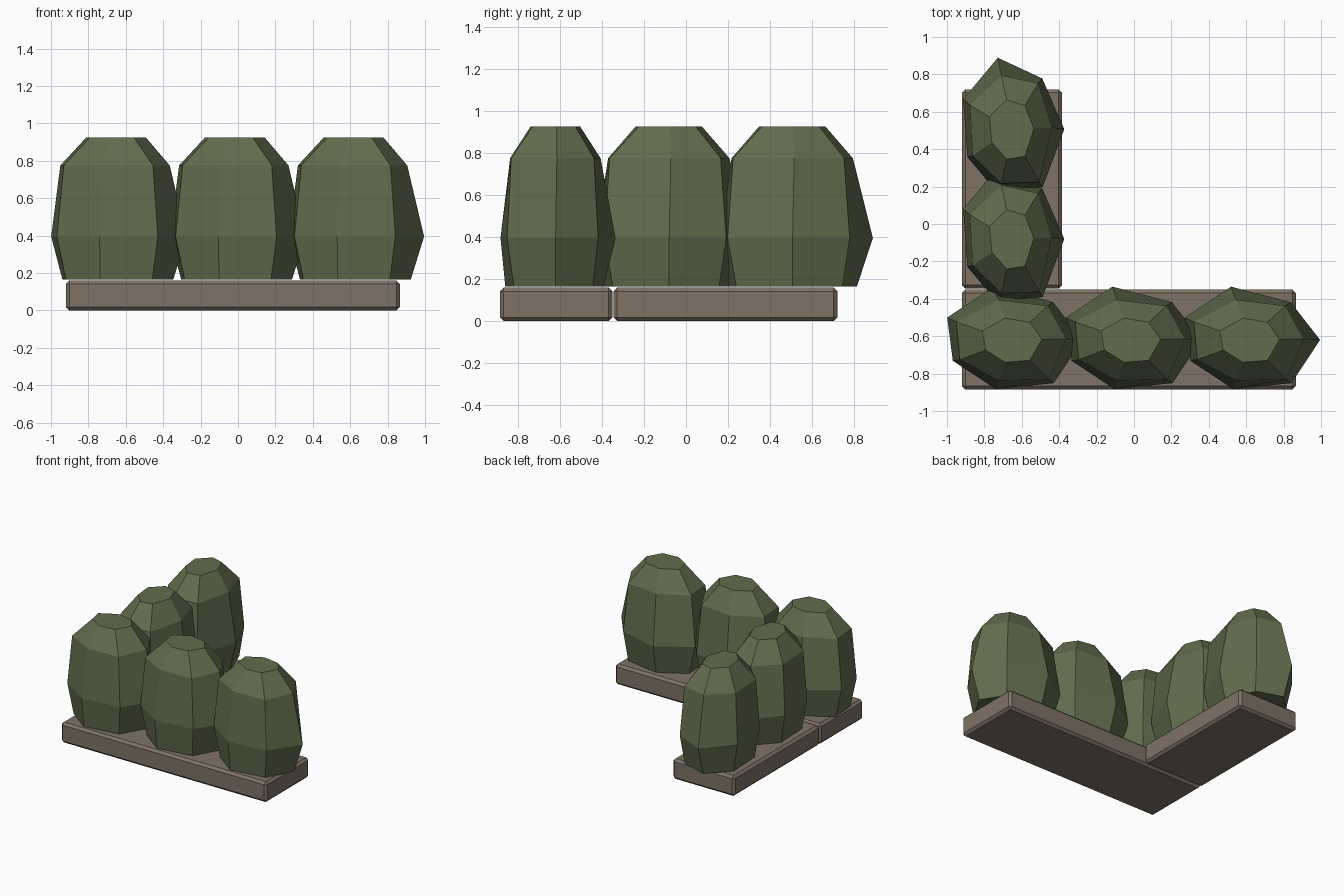
import bpy, bmesh

if "Cube" in bpy.data.objects:
    bpy.data.objects.remove(bpy.data.objects["Cube"])


def material(name, color):
    m = bpy.data.materials.new(name)
    m.diffuse_color = (*color, 1)
    m.use_nodes = True
    m.node_tree.nodes["Principled BSDF"].inputs["Base Color"].default_value = m.diffuse_color
    return m


stone = material("stone", (0.21, 0.17, 0.13))
leaf = material("leaf", (0.12, 0.15, 0.075))


def add_object(name, bm, mat):
    bmesh.ops.recalc_face_normals(bm, faces=bm.faces)
    mesh = bpy.data.meshes.new(name)
    bm.to_mesh(mesh)
    bm.free()
    mesh.materials.append(mat)
    ob = bpy.data.objects.new(name, mesh)
    bpy.context.collection.objects.link(ob)
    return ob


def curb(name, x0, x1, y0, y1, height=0.16):
    bm = bmesh.new()
    bmesh.ops.create_cube(bm, size=1)
    for v in bm.verts:
        v.co.x = x1 if v.co.x > 0 else x0
        v.co.y = y1 if v.co.y > 0 else y0
        v.co.z = height if v.co.z > 0 else 0
    ob = add_object(name, bm, stone)
    bevel = ob.modifiers.new("bevel", 'BEVEL')
    bevel.width = 0.018
    bevel.segments = 1


# Uneven seven-sided rings of one bush, bottom to top, in unit radius
RINGS = [
    (0.165, [(.81, 0), (.51, .62), (-.23, .80), (-.77, .37),
             (-.72, -.36), (-.23, -.84), (.51, -.70)]),
    (0.395, [(1, 0), (.58, .71), (-.27, 1), (-.93, .42),
             (-.85, -.39), (-.24, -.92), (.59, -.81)]),
    (0.775, [(.76, .02), (.50, .64), (-.20, .75), (-.80, .34),
             (-.75, -.37), (-.20, -.76), (.52, -.74)]),
    (0.925, [(.42, .01), (.25, .33), (-.10, .41), (-.43, .17),
             (-.38, -.19), (-.10, -.42), (.25, -.38)]),
]


def bush(name, x, y, rx, ry):
    bm = bmesh.new()
    rings = [[bm.verts.new((x + rx * u, y + ry * v, z)) for u, v in pts]
             for z, pts in RINGS]
    for lower, upper in zip(rings, rings[1:]):
        for i in range(7):
            j = (i + 1) % 7
            bm.faces.new((lower[i], lower[j], upper[j], upper[i]))
    bm.faces.new(rings[0][::-1])
    bm.faces.new(rings[-1])
    add_object(name, bm, leaf)


# Stone curbs forming the L
curb("front_curb", -0.92, 0.865, -0.885, -0.35)
curb("side_curb", -0.92, -0.385, -0.345, 0.72)

# Front hedge row and side hedge row
for i in range(3):
    bush(f"front_bush_{i + 1}", -0.65 + 0.635 * i, -0.62, 0.375, 0.285)
for i in range(2):
    bush(f"side_bush_{i + 1}", -0.653, -0.08 + 0.587 * i, 0.28, 0.382)
